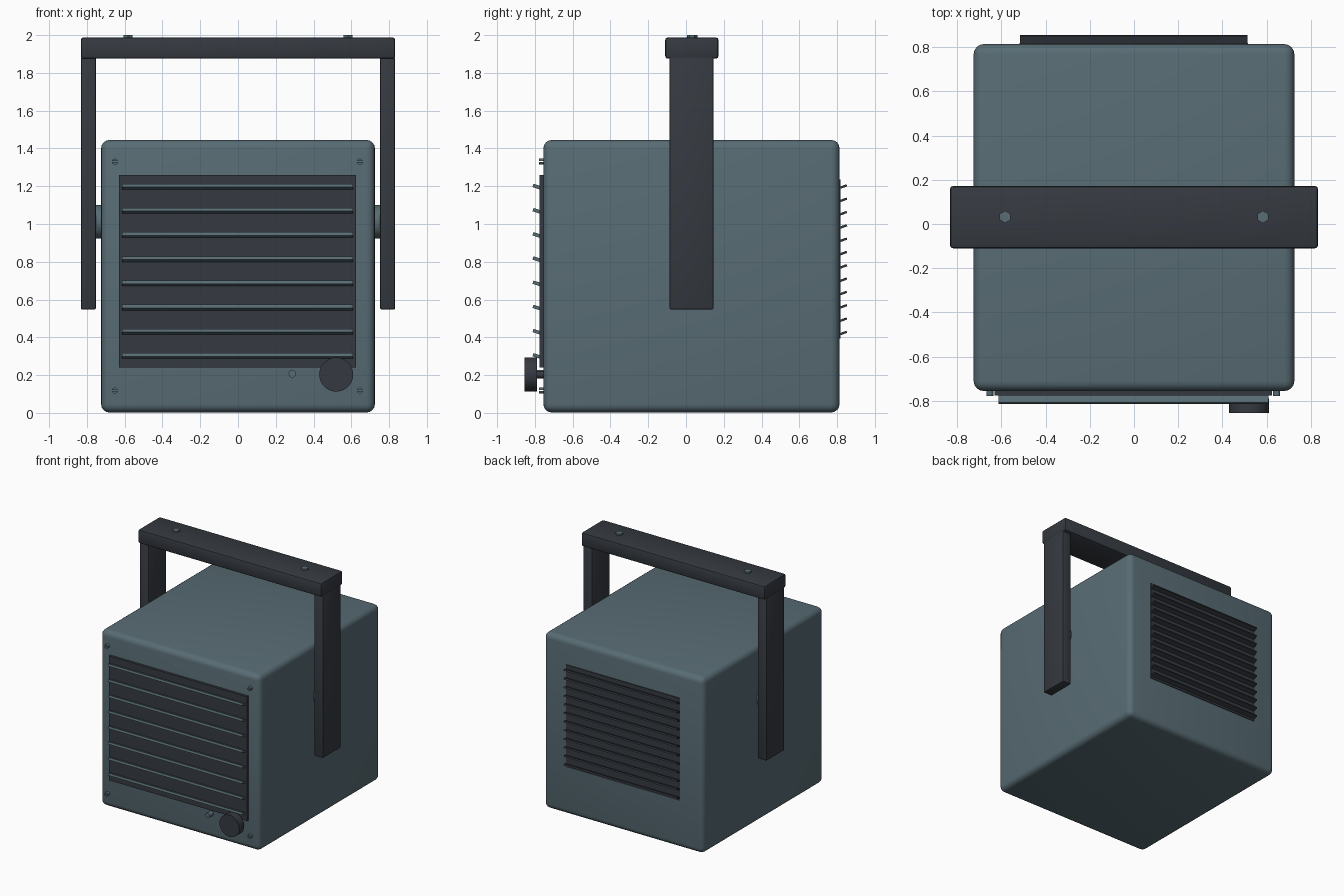
import bpy, bmesh, math
from mathutils import Matrix, Vector

if "Cube" in bpy.data.objects:
    bpy.data.objects.remove(bpy.data.objects["Cube"])


def material(name, rgb):
    m = bpy.data.materials.new(name)
    m.diffuse_color = (*rgb, 1)
    m.use_nodes = True
    m.node_tree.nodes["Principled BSDF"].inputs["Base Color"].default_value = m.diffuse_color
    return m


TEAL = material("slate teal", (0.098, 0.150, 0.175))
DARK = material("charcoal", (0.036, 0.042, 0.052))


def finish(name, bm, mat, smooth=False):
    bmesh.ops.recalc_face_normals(bm, faces=bm.faces)
    me = bpy.data.meshes.new(name)
    bm.to_mesh(me)
    bm.free()
    ob = bpy.data.objects.new(name, me)
    bpy.context.collection.objects.link(ob)
    me.materials.append(mat)
    if smooth:
        bpy.ops.object.select_all(action='DESELECT')
        ob.select_set(True)
        bpy.context.view_layer.objects.active = ob
        bpy.ops.object.shade_smooth_by_angle(angle=math.radians(40))
    return ob


def box(name, x, y, z, mat, bevel=0, segments=2, tilt=0):
    """Box from (min, max) ranges, optionally bevelled and tilted about x."""
    lo, hi = Vector((x[0], y[0], z[0])), Vector((x[1], y[1], z[1]))
    bm = bmesh.new()
    bmesh.ops.create_cube(bm, size=1)
    bmesh.ops.scale(bm, vec=hi - lo, verts=bm.verts)
    if bevel:
        bmesh.ops.bevel(bm, geom=list(bm.edges), offset=bevel, segments=segments,
                        profile=0.5, affect='EDGES')
    bm.transform(Matrix.Translation((lo + hi) / 2) @ Matrix.Rotation(tilt, 4, 'X'))
    return finish(name, bm, mat, bevel > 0)


def cylinder(name, centre, radius, depth, axis, mat, sides=32, bevel=0):
    bm = bmesh.new()
    bmesh.ops.create_cone(bm, cap_ends=True, segments=sides, radius1=radius,
                          radius2=radius, depth=depth)
    if bevel:
        rims = [e for e in bm.edges if abs(e.verts[0].co.z - e.verts[1].co.z) < 1e-5]
        bmesh.ops.bevel(bm, geom=rims, offset=bevel, segments=2, profile=0.5, affect='EDGES')
    turn = {'X': Matrix.Rotation(math.pi / 2, 4, 'Y'),
            'Y': Matrix.Rotation(math.pi / 2, 4, 'X'), 'Z': Matrix()}[axis]
    bm.transform(Matrix.Translation(centre) @ turn)
    return finish(name, bm, mat, sides > 8)


def slotted_screw(name, x, z, radius=0.016, y0=-0.75, y1=-0.777):
    """Two half discs leave the screwdriver slot between them."""
    bm = bmesh.new()
    for side in (1, -1):
        ring = []
        for i in range(9):
            a = 0.14 + (math.pi - 0.28) * i / 8
            ring.append(bm.verts.new((x + radius * math.cos(a), y0,
                                      z + side * radius * math.sin(a))))
        face = bm.faces.new(ring)
        out = bmesh.ops.extrude_face_region(bm, geom=[face])
        bmesh.ops.translate(bm, vec=(0, y1 - y0, 0),
                            verts=[v for v in out['geom'] if isinstance(v, bmesh.types.BMVert)])
    return finish(name, bm, TEAL)


# Rounded cabinet
box("cabinet", (-0.725, 0.725), (-0.755, 0.813), (0.002, 1.445), TEAL, 0.045, 4)

# Front grille with slats angled upwards
box("front_grille_panel", (-0.63, 0.625), (-0.775, -0.75), (0.24, 1.26), DARK)
for i in range(8):
    z = 1.198 - i * 0.128
    box(f"front_slat_{i + 1}", (-0.613, 0.608), (-0.811, -0.771), (z - 0.009, z + 0.009),
        TEAL, tilt=math.radians(-18))

# Rear vent
box("rear_vent_panel", (-0.517, 0.515), (0.81, 0.819), (0.395, 1.235), DARK)
for i in range(12):
    z = 1.198 - i * 0.0705
    box(f"rear_slat_{i + 1}", (-0.515, 0.513), (0.812, 0.853), (z - 0.006, z + 0.006),
        DARK, tilt=math.radians(20))

# Control knob, its shaft and the indicator
cylinder("control_knob", (0.52, -0.822, 0.203), 0.09, 0.064, 'Y', DARK, 40)
cylinder("knob_shaft", (0.52, -0.775, 0.203), 0.02, 0.05, 'Y', DARK, 16)
cylinder("indicator", (0.288, -0.78, 0.207), 0.02, 0.055, 'Y', TEAL, 20)

# Corner screws
for x in (-0.652, 0.645):
    for z in (0.118, 1.33):
        slotted_screw("corner_screw", x, z)

# Carrying handle with arms, pivots and hexagonal bolts
box("handle_bar", (-0.832, 0.832), (-0.11, 0.172), (1.875, 1.988), DARK, 0.014)
for side, label in ((-1, "left"), (1, "right")):
    xs = sorted((side * 0.832, side * 0.752))
    box(f"{label}_handle_arm", xs, (-0.087, 0.145), (0.547, 1.885), DARK, 0.008)
    cylinder(f"{label}_pivot", (side * 0.739, 0.03, 1.012), 0.088, 0.04, 'X', TEAL)
    bolt = cylinder(f"{label}_bolt", (side * 0.583, 0.032, 1.99), 0.028, 0.02, 'Z', TEAL, 6)
